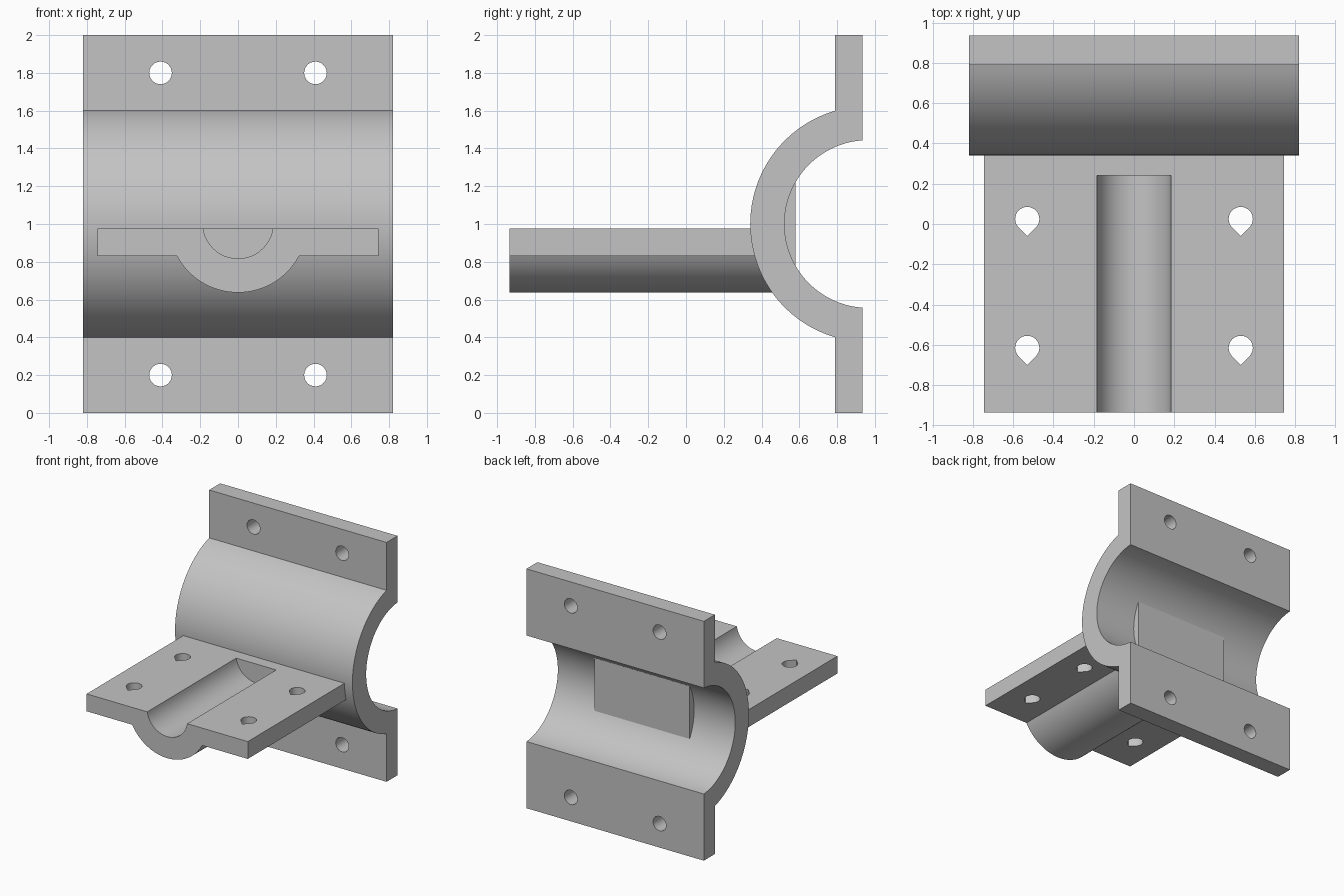
import bpy, bmesh, math
from mathutils import Vector

cube = bpy.data.objects.get("Cube")
if cube:
    bpy.data.objects.remove(cube)

grey = bpy.data.materials.new("plain grey")
grey.use_nodes = True
grey.diffuse_color = (0.55, 0.55, 0.55, 1)
grey.node_tree.nodes["Principled BSDF"].inputs["Base Color"].default_value = (0.55, 0.55, 0.55, 1)


def arc(cx, cy, r, start, end, steps):
    """Points on an arc, angles in degrees."""
    angles = [math.radians(start + (end - start) * i / steps) for i in range(steps + 1)]
    return [(cx + r * math.cos(a), cy + r * math.sin(a)) for a in angles]


def extrude(name, points, axis, low, high):
    """Solid prism: 2D points in the plane across the axis, given in x, y, z order."""
    def place(p, depth):
        co = list(p)
        co.insert(axis, depth)
        return Vector(co)
    bm = bmesh.new()
    face = bm.faces.new([bm.verts.new(place(p, low)) for p in points])
    moved = bmesh.ops.extrude_face_region(bm, geom=[face])["geom"]
    shift = place((0, 0), high - low)
    bmesh.ops.translate(bm, vec=shift, verts=[v for v in moved if isinstance(v, bmesh.types.BMVert)])
    bmesh.ops.recalc_face_normals(bm, faces=bm.faces)
    mesh = bpy.data.meshes.new(name)
    bm.to_mesh(mesh)
    bm.free()
    mesh.materials.append(grey)
    obj = bpy.data.objects.new(name, mesh)
    bpy.context.collection.objects.link(obj)
    return obj


def drill(obj, cutters):
    """Cut every cutter out of the object, then drop the cutters."""
    bpy.context.view_layer.objects.active = obj
    for cutter in cutters:
        cutter.hide_render = True
        mod = obj.modifiers.new("hole", "BOOLEAN")
        mod.operation = "DIFFERENCE"
        mod.solver = "EXACT"
        mod.object = cutter
        bpy.ops.object.modifier_apply(modifier=mod.name)
        bpy.data.objects.remove(cutter)


def smooth(obj):
    bpy.ops.object.select_all(action="DESELECT")
    obj.select_set(True)
    bpy.context.view_layer.objects.active = obj
    bpy.ops.object.shade_smooth_by_angle(angle=math.radians(25))


# Half-pipe saddle with upper and lower flanges
BACK, FLANGE, AXIS_Y = 0.935, 0.79, 0.965
OUTER, INNER = 0.625, 0.444
a_out = math.degrees(math.acos((FLANGE - AXIS_Y) / OUTER))
a_in = math.degrees(math.acos((BACK - AXIS_Y) / INNER))
profile = [(BACK, 2), (FLANGE, 2)]
profile += arc(AXIS_Y, 1, OUTER, a_out, 360 - a_out, 48)
profile += [(FLANGE, 0), (BACK, 0)]
profile += arc(AXIS_Y, 1, INNER, 360 - a_in, a_in, 48)
saddle = extrude("saddle_clamp", profile, 0, -0.82, 0.82)
drill(saddle, [extrude("bolt_hole", arc(x, z, 0.06, 0, 345, 23), 1, 0.6, 1.1)
               for x in (-0.41, 0.41) for z in (0.2, 1.8)])
smooth(saddle)

# Flat pad inside the saddle bore
extrude("bore_pad", [(-0.44, 0.78), (0.44, 0.78), (0.44, 1.22), (-0.44, 1.22)], 1, 0.5, 0.58)

# Mounting plate with a rounded rib below
TOP, UNDER, HALF = 0.975, 0.83, 0.745
rib = 0.367
a_rib = math.degrees(math.asin((1.004 - UNDER) / rib))
profile = [(HALF, TOP), (-HALF, TOP), (-HALF, UNDER)]
profile += arc(0, 1.004, rib, 180 + a_rib, 360 - a_rib, 32)
profile += [(HALF, UNDER)]
plate = extrude("mounting_plate", profile, 1, -0.935, 0.5)

# Rod channel and teardrop bolt holes
cutters = [extrude("rod_channel", arc(0, 1.004, 0.187, 0, 352.5, 47), 1, -1.1, 0.24)]
for x in (-0.53, 0.53):
    for y in (-0.615, 0.025):
        drop = arc(x, y, 0.06, -45, 225, 24) + [(x, y - 0.06 * math.sqrt(2))]
        cutters.append(extrude("teardrop_hole", drop, 2, 0.7, 1.1))
drill(plate, cutters)
smooth(plate)
